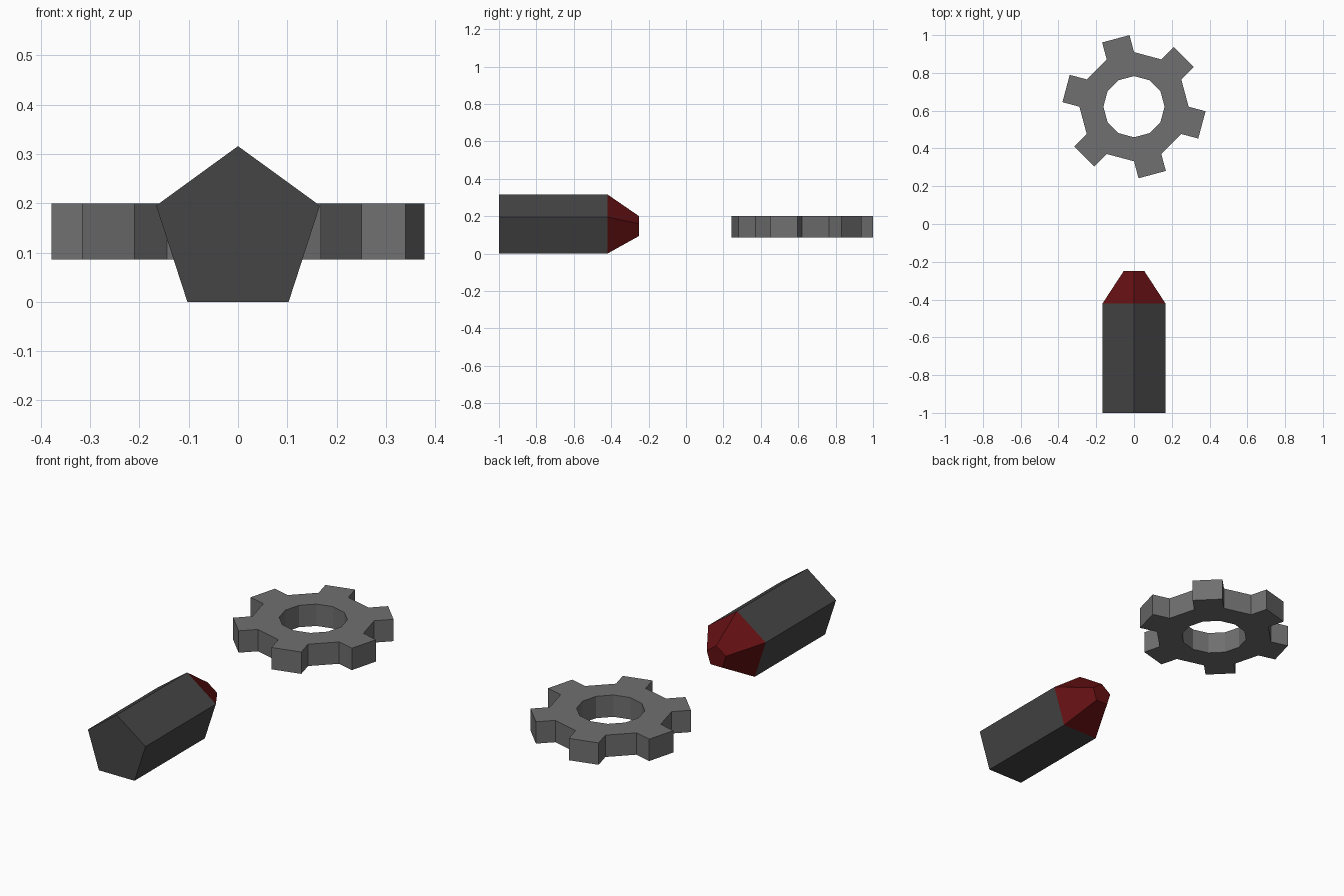
import bpy, bmesh
from math import sin, cos, radians

if "Cube" in bpy.data.objects:
    bpy.data.objects.remove(bpy.data.objects["Cube"])


def material(name, rgb):
    m = bpy.data.materials.new(name)
    m.diffuse_color = (*rgb, 1)
    m.use_nodes = True
    m.node_tree.nodes["Principled BSDF"].inputs["Base Color"].default_value = m.diffuse_color
    return m


def finish(name, bm, *mats):
    bmesh.ops.recalc_face_normals(bm, faces=bm.faces)
    me = bpy.data.meshes.new(name)
    bm.to_mesh(me)
    bm.free()
    for m in mats:
        me.materials.append(m)
    ob = bpy.data.objects.new(name, me)
    bpy.context.collection.objects.link(ob)
    return ob


grey = material("steel grey", (0.16, 0.16, 0.16))
dark = material("dark grey", (0.06, 0.06, 0.06))
red = material("dark red", (0.125, 0.005, 0.006))

# Pentagonal shell: dark body, tapered red tip
bm = bmesh.new()
RINGS = [(-1.0, 0.1747), (-0.42, 0.1747), (-0.25, 0.058)]
rings = [[bm.verts.new((r * sin(radians(72 * i)), y, 0.1413 + r * cos(radians(72 * i))))
          for i in range(5)] for y, r in RINGS]
for a, b in zip(rings, rings[1:]):
    for i in range(5):
        j = (i + 1) % 5
        bm.faces.new((a[i], a[j], b[j], b[i]))
bm.faces.new(rings[0])
bm.faces.new(rings[-1])
for f in bm.faces:
    f.material_index = int(f.calc_center_median().y > -0.41)
finish("pointed_shell", bm, dark, red)

# Gear: twelve-sided ring, every other side pushed out into a tooth
CY, Z0, Z1 = 0.621, 0.086, 0.2
HOLE, RIM, TOOTH = 0.162, 0.289, 0.093
bm = bmesh.new()


def ring_point(r, k):
    a = radians(30 * k)
    return bm.verts.new((r * cos(a), CY + r * sin(a), Z0))


inner = [ring_point(HOLE, k) for k in range(12)]
outer = [ring_point(RIM, k) for k in range(12)]
for k in range(12):
    n = (k + 1) % 12
    bm.faces.new((inner[k], outer[k], outer[n], inner[n]))
    if k % 2:
        a = radians(30 * k + 15)
        tip = [bm.verts.new((v.co.x + TOOTH * cos(a), v.co.y + TOOTH * sin(a), Z0))
               for v in (outer[k], outer[n])]
        bm.faces.new((outer[k], tip[0], tip[1], outer[n]))
ext = bmesh.ops.extrude_face_region(bm, geom=bm.faces[:], use_keep_orig=True)
bmesh.ops.translate(bm, vec=(0, 0, Z1 - Z0),
                    verts=[g for g in ext["geom"] if isinstance(g, bmesh.types.BMVert)])
finish("gear", bm, grey)
